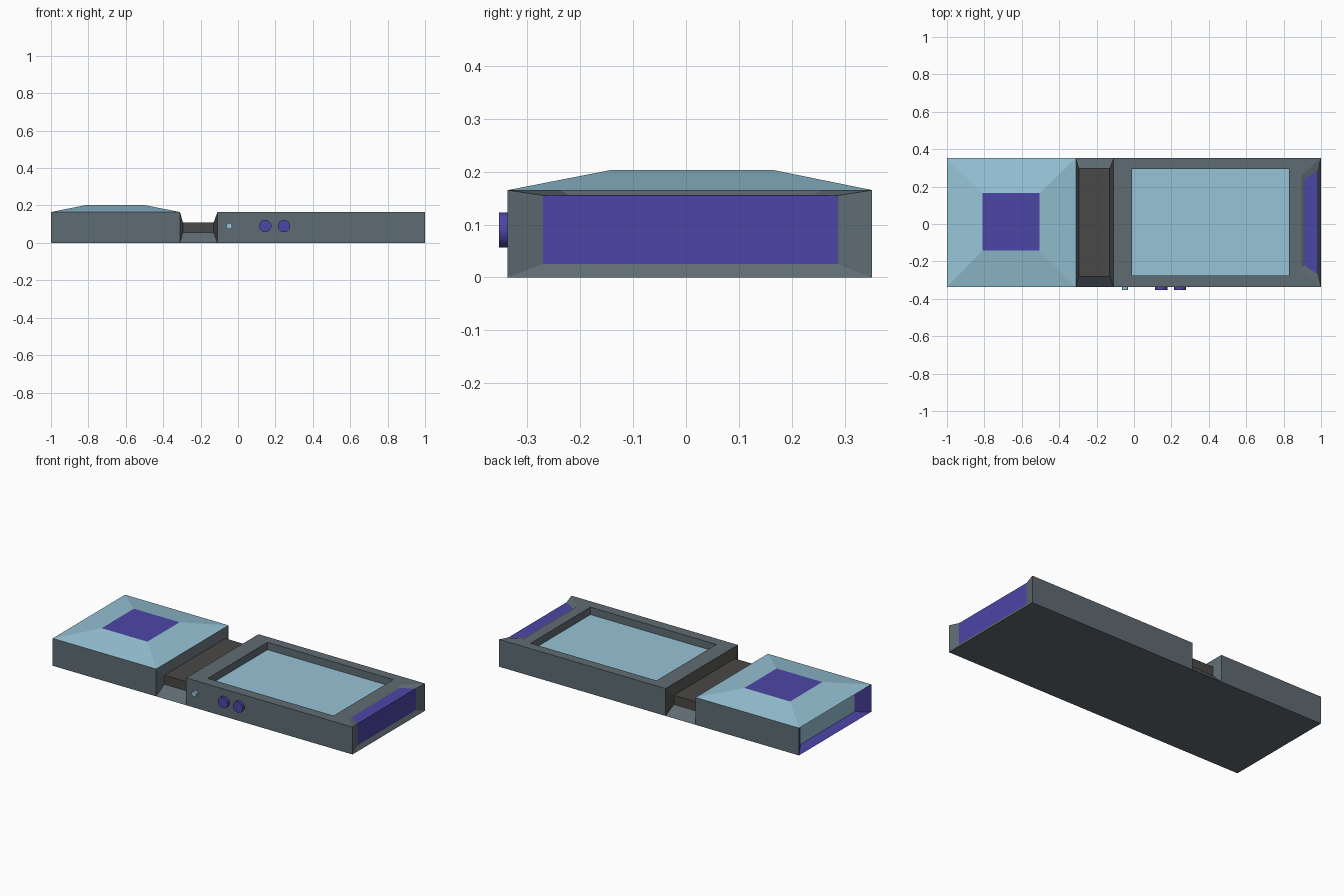
import bpy, bmesh, math

if "Cube" in bpy.data.objects:
    bpy.data.objects.remove(bpy.data.objects["Cube"])


def lin(c):
    return tuple(((v / 255 + 0.055) / 1.055) ** 2.4 for v in c) + (1.0,)


MATS = []
for name, rgb in (("slate grey", (95, 108, 115)), ("light blue", (150, 195, 214)),
                  ("violet", (76, 70, 166)), ("dark brown", (73, 72, 71))):
    m = bpy.data.materials.new(name)
    m.diffuse_color = lin(rgb)
    m.use_nodes = True
    m.node_tree.nodes["Principled BSDF"].inputs["Base Color"].default_value = m.diffuse_color
    MATS.append(m)
GREY, BLUE, VIOLET, BROWN = range(4)
Y0, Y1, TOP = -0.337, 0.352, 0.165     # body width and rim height


def rect_x(x, y0=Y0, y1=Y1, z0=0.0, z1=TOP):
    return [(x, y0, z0), (x, y1, z0), (x, y1, z1), (x, y0, z1)]


def rect_z(z, x0, x1, y0=Y0, y1=Y1):
    return [(x0, y0, z), (x1, y0, z), (x1, y1, z), (x0, y1, z)]


def face(bm, pts, mat):
    f = bm.faces.new([bm.verts.new(p) for p in pts])
    f.material_index = mat


def loft(bm, rings, mats, start=None, end=None, open_top=()):
    """Bridge four-sided rings; open_top lists spans left without a top face."""
    for i, (a, b) in enumerate(zip(rings, rings[1:])):
        for k in range(4):
            if k == 2 and i in open_top:
                continue
            n = (k + 1) % 4
            face(bm, [a[k], a[n], b[n], b[k]], mats[i])
    if start is not None:
        face(bm, rings[0], start)
    if end is not None:
        face(bm, rings[-1], end)


def finish(bm, name):
    bmesh.ops.remove_doubles(bm, verts=bm.verts, dist=1e-5)
    bmesh.ops.recalc_face_normals(bm, faces=bm.faces)
    me = bpy.data.meshes.new(name)
    bm.to_mesh(me)
    bm.free()
    for m in MATS:
        me.materials.append(m)
    ob = bpy.data.objects.new(name, me)
    bpy.context.collection.objects.link(ob)
    return ob


# Left block: recessed window end, sloped roof with a square plate on top
bm = bmesh.new()
loft(bm, [rect_x(-0.95, -0.25, 0.265, 0.02, 0.15), rect_x(-1), rect_x(-0.31),
          rect_x(-0.295, -0.28, 0.30, 0.055, 0.11)],
     [VIOLET, GREY, GREY], start=BLUE, end=GREY, open_top=(1,))
loft(bm, [rect_z(TOP, -1, -0.31), rect_z(0.203, -0.81, -0.505, -0.142, 0.165)],
     [BLUE], end=VIOLET)
finish(bm, "left_block")

# Neck joining the blocks
bm = bmesh.new()
loft(bm, [rect_z(0, -0.31, -0.11), rect_z(0.055, -0.295, -0.13, -0.28, 0.30),
          rect_z(0.11, -0.295, -0.13, -0.28, 0.30)],
     [GREY, BROWN], start=GREY, end=BROWN)
finish(bm, "neck")

# Right block: shell, sunken screen and notched end
bm = bmesh.new()
loft(bm, [rect_x(-0.13, -0.28, 0.30, 0.055, 0.11), rect_x(-0.11), rect_x(0.86), rect_x(1)],
     [BROWN, GREY, GREY], start=BROWN, open_top=(1, 2))
hole = (-0.01, 0.83, -0.275, 0.295)
loft(bm, [rect_z(TOP, -0.11, 0.86), rect_z(TOP, *hole), rect_z(0.12, *hole)],
     [GREY, GREY], end=BLUE)
# rings of the notch, front and back points in pairs
back = [(0.86, Y0, TOP), (0.86, Y1, TOP)]
corner = [(1, Y0, TOP), (1, Y1, TOP)]
foot = [(1, Y0, 0), (1, Y1, 0)]
lip = [(0.895, -0.24, TOP), (0.895, 0.26, TOP)]
ledge = [(0.91, -0.22, 0.156), (0.91, 0.24, 0.156)]
edge = [(0.985, -0.27, 0.155), (0.985, 0.287, 0.155)]
base = [(0.985, -0.27, 0.025), (0.985, 0.287, 0.025)]
face(bm, [back[0], corner[0], lip[0], lip[1], corner[1], back[1]], GREY)
for a, b, mat in ((lip, ledge, GREY), (ledge, edge, VIOLET),
                  (edge, base, VIOLET), (base, foot, GREY)):
    face(bm, [a[0], a[1], b[1], b[0]], mat)
for s in (0, 1):
    face(bm, [corner[s], lip[s], ledge[s], edge[s]], GREY)
    face(bm, [corner[s], edge[s], base[s], foot[s]], GREY)
finish(bm, "right_block")

# Round buttons on the front side
for name, x, r, mat in (("small_button", -0.047, 0.016, BLUE),
                        ("left_button", 0.146, 0.033, VIOLET),
                        ("right_button", 0.246, 0.033, VIOLET)):
    bpy.ops.mesh.primitive_cylinder_add(vertices=24, radius=r, depth=0.03,
                                        location=(x, -0.338, 0.09),
                                        rotation=(math.pi / 2, 0, 0))
    ob = bpy.context.object
    ob.name = name
    ob.data.materials.append(MATS[mat])
    bpy.ops.object.shade_smooth_by_angle()
